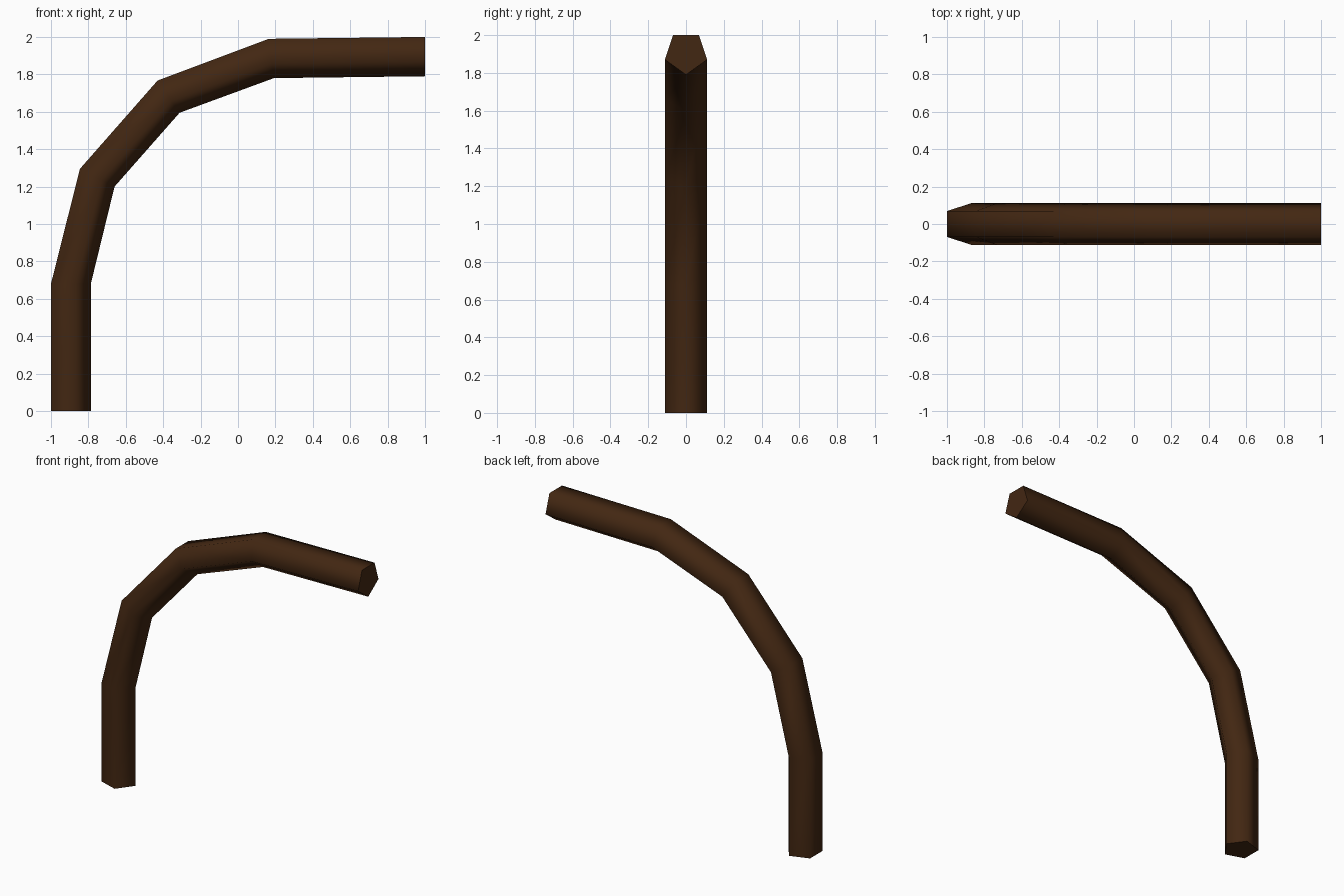
import bpy
import bmesh
from mathutils import Vector

if "Cube" in bpy.data.objects:
    bpy.data.objects.remove(bpy.data.objects["Cube"], do_unlink=True)

# Dark brown bark
bark = bpy.data.materials.new("dark_brown")
bark.use_nodes = True
colour = (0.055, 0.02, 0.006, 1)
bark.diffuse_color = colour
bark.node_tree.nodes["Principled BSDF"].inputs["Base Color"].default_value = colour

# Outer and inner bend lines in x, z at each joint
outer = [(-1, 0), (-1, 0.68), (-0.845, 1.295), (-0.43, 1.767), (0.165, 1.99), (1, 2)]
inner = [(-0.787, 0), (-0.787, 0.68), (-0.66, 1.2), (-0.312, 1.595), (0.192, 1.78), (1, 1.79)]

# Pentagon section: share of the way from outer to inner line, and y
section = [(0, -0.069), (0.618, -0.112), (1, 0), (0.618, 0.112), (0, 0.069)]

bm = bmesh.new()
rings = []
for a, b in zip(outer, inner):
    a, b = Vector((a[0], 0, a[1])), Vector((b[0], 0, b[1]))
    rings.append([bm.verts.new(a.lerp(b, t) + Vector((0, y, 0))) for t, y in section])

# Smooth sides between the rings
n = len(section)
for r, s in zip(rings, rings[1:]):
    for i in range(n):
        j = (i + 1) % n
        bm.faces.new((r[i], r[j], s[j], s[i])).smooth = True

# Flat end caps with sharp rims
for ring in (rings[0], rings[-1]):
    cap = bm.faces.new(ring)
    for edge in cap.edges:
        edge.smooth = False
bmesh.ops.recalc_face_normals(bm, faces=bm.faces)

mesh = bpy.data.meshes.new("bent_branch")
bm.to_mesh(mesh)
bm.free()
mesh.materials.append(bark)
branch = bpy.data.objects.new("bent_branch", mesh)
bpy.context.collection.objects.link(branch)
